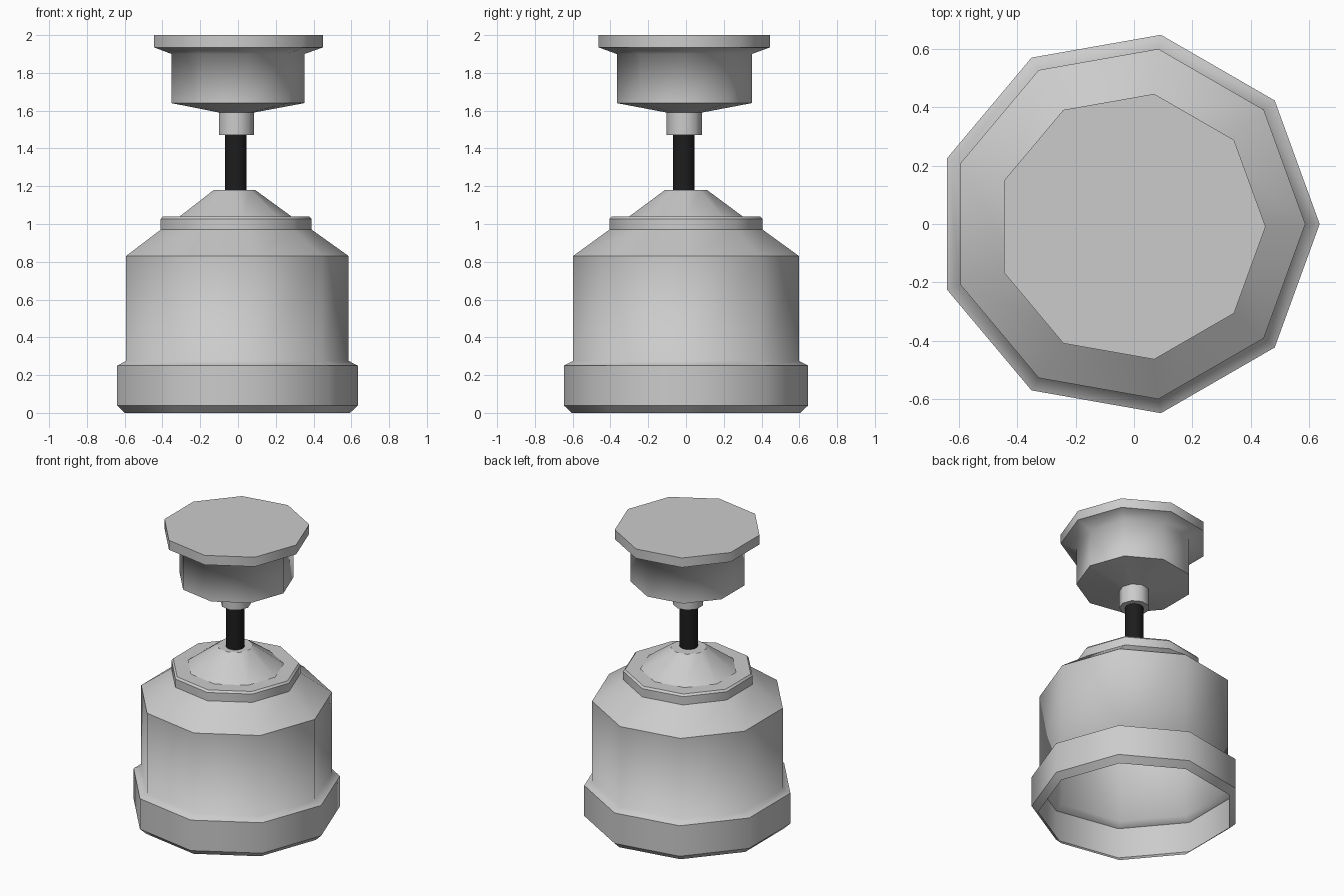
import bpy, bmesh
from math import cos, sin, pi

if "Cube" in bpy.data.objects:
    bpy.data.objects.remove(bpy.data.objects["Cube"])


def lathe(name, profile, center, sides=9, cap_bottom=False, cap_top=True, soft=()):
    """Revolve (radius, z) pairs; rings are sharp except those listed in soft."""
    bm = bmesh.new()
    rings = [[bm.verts.new((center[0] + r * cos(2 * pi * i / sides),
                            center[1] + r * sin(2 * pi * i / sides), z))
              for i in range(sides)] for r, z in profile]
    for lo, hi in zip(rings, rings[1:]):
        for i in range(sides):
            j = (i + 1) % sides
            bm.faces.new((lo[i], lo[j], hi[j], hi[i]))
    if cap_bottom:
        bm.faces.new(rings[0][::-1])
    if cap_top:
        bm.faces.new(rings[-1])
    for f in bm.faces:
        f.smooth = True
    for k, ring in enumerate(rings):
        if k not in soft:
            for i in range(sides):
                e = bm.edges.get((ring[i], ring[(i + 1) % sides]))
                if e:
                    e.smooth = False
    mesh = bpy.data.meshes.new(name)
    bm.to_mesh(mesh)
    bm.free()
    obj = bpy.data.objects.new(name, mesh)
    bpy.context.collection.objects.link(obj)
    return obj


BASE_C = (-0.022, 0.0)
HEAD_C = (-0.011, -0.009)
ROD_C = (-0.012, -0.012)

# Hollow bell-shaped housing, open underneath, with stepped ring and cone
lathe("housing", [(0.615, 0.0), (0.657, 0.04), (0.657, 0.25), (0.608, 0.275),
                  (0.608, 0.83), (0.412, 0.97), (0.412, 1.027), (0.40, 1.04),
                  (0.305, 1.04), (0.113, 1.18)], BASE_C, soft=(3,))

# Dark plunger rod
rod = lathe("plunger_rod", [(0.058, 1.16), (0.058, 1.50)], ROD_C, sides=16,
            cap_bottom=True)
mat = bpy.data.materials.new("black")
mat.diffuse_color = (0.012, 0.012, 0.012, 1)
mat.use_nodes = True
mat.node_tree.nodes["Principled BSDF"].inputs["Base Color"].default_value = mat.diffuse_color
rod.data.materials.append(mat)

# Push knob: collar, tapered underside, drum and flared cap
lathe("push_knob", [(0.095, 1.47), (0.095, 1.59), (0.363, 1.64), (0.363, 1.90),
                    (0.461, 1.935), (0.461, 2.0)], HEAD_C, cap_bottom=True, soft=(3,))
